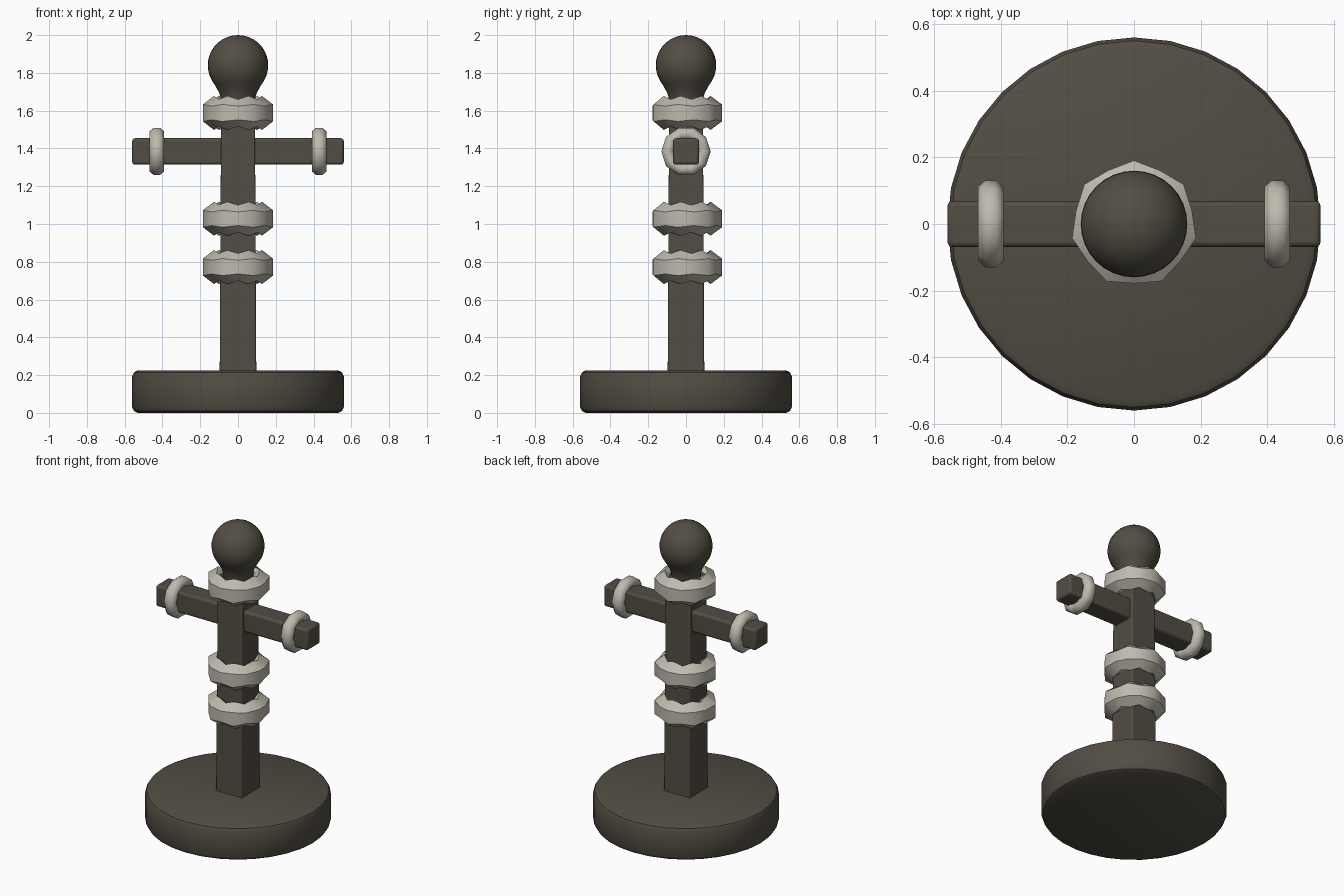
import bpy, bmesh
from math import sin, cos, pi
from mathutils import Matrix

cube = bpy.data.objects.get("Cube")
if cube:
    bpy.data.objects.remove(cube, do_unlink=True)


def material(name, rgb):
    m = bpy.data.materials.new(name)
    m.use_nodes = True
    m.diffuse_color = (*rgb, 1)
    m.node_tree.nodes["Principled BSDF"].inputs["Base Color"].default_value = (*rgb, 1)
    return m


wood = material("dark wood", (0.085, 0.075, 0.057))
rope = material("pale rope", (0.52, 0.49, 0.42))


def finish(name, bm, mat, angle=0.6, bevel=0):
    bmesh.ops.recalc_face_normals(bm, faces=bm.faces)
    mesh = bpy.data.meshes.new(name)
    bm.to_mesh(mesh)
    bm.free()
    ob = bpy.data.objects.new(name, mesh)
    bpy.context.collection.objects.link(ob)
    mesh.materials.append(mat)
    if bevel:
        mod = ob.modifiers.new("rounded edges", 'BEVEL')
        mod.width = bevel
        mod.segments = 3
    bpy.ops.object.select_all(action='DESELECT')
    ob.select_set(True)
    bpy.context.view_layer.objects.active = ob
    bpy.ops.object.shade_smooth_by_angle(angle=angle)
    return ob


def lathe(name, profile, steps, mat):
    bm = bmesh.new()
    verts = [bm.verts.new((r, 0, z)) for r, z in profile]
    edges = [bm.edges.new(pair) for pair in zip(verts, verts[1:])]
    bmesh.ops.spin(bm, geom=verts + edges, cent=(0, 0, 0), axis=(0, 0, 1),
                   angle=2 * pi, steps=steps)
    bmesh.ops.remove_doubles(bm, verts=bm.verts, dist=0.0005)
    return finish(name, bm, mat)


def box(name, size, loc, bevel, taper=1):
    bm = bmesh.new()
    bmesh.ops.create_cube(bm, size=1)
    for v in bm.verts:
        k = taper if v.co.z > 0 else 1
        v.co = (v.co.x * size[0] * k + loc[0], v.co.y * size[1] * k + loc[1],
                v.co.z * size[2] + loc[2])
    return finish(name, bm, wood, bevel=bevel)


def ring(name, major, wide, tall, count, pinch, sides, matrix):
    """Lumpy ring: full at each of `count` knots, pinched between them."""
    bm = bmesh.new()
    n = count * 2
    loops = []
    for i in range(n):
        a = pi / 2 + 2 * pi * i / n
        k = pinch if i % 2 else 1
        loop = []
        for j in range(sides):
            b = 2 * pi * (j + 0.5) / sides
            r = major + wide * k * cos(b)
            loop.append(bm.verts.new((r * cos(a), r * sin(a), tall * k * sin(b))))
        loops.append(loop)
    for i in range(n):
        p, q = loops[i], loops[(i + 1) % n]
        for j in range(sides):
            m = (j + 1) % sides
            bm.faces.new((p[j], q[j], q[m], p[m]))
    bm.transform(matrix)
    return finish(name, bm, rope, angle=0.9)


# Base disc with rounded rims
lathe("base", [(0, 0), (0.53, 0), (0.55, 0.01), (0.56, 0.03), (0.56, 0.195),
               (0.55, 0.215), (0.53, 0.225), (0, 0.225)], 32, wood)

# Upright post and crossbar
box("post", (0.194, 0.194, 1.45), (0, 0, 0.925), 0.008, taper=0.92)
box("crossbar", (1.12, 0.138, 0.14), (0, 0, 1.384), 0.015)

# Round head flowing into a neck
neck = [(0.085, 1.58), (0.09, 1.66), (0.1, 1.695), (0.122, 1.735)]
ball = [(0.16 * cos(t), 1.84 + 0.16 * sin(t))
        for t in (-0.55 + (pi / 2 + 0.55) * i / 12 for i in range(13))]
lathe("head", neck + ball, 32, wood)

# Rope rings around the post
for label, z in (("lower", 0.772), ("middle", 1.028), ("upper", 1.588)):
    ring(label + "_post_ring", 0.13, 0.07, 0.09, 7, 0.8, 6,
         Matrix.Translation((0, 0, z)))

# Rope rings around the crossbar
for label, x in (("left", 0.43), ("right", -0.43)):
    ring(label + "_arm_ring", 0.098, 0.036, 0.042, 5, 0.97, 8,
         Matrix.Translation((x, 0, 1.384)) @ Matrix.Rotation(pi / 2, 4, 'Y'))
